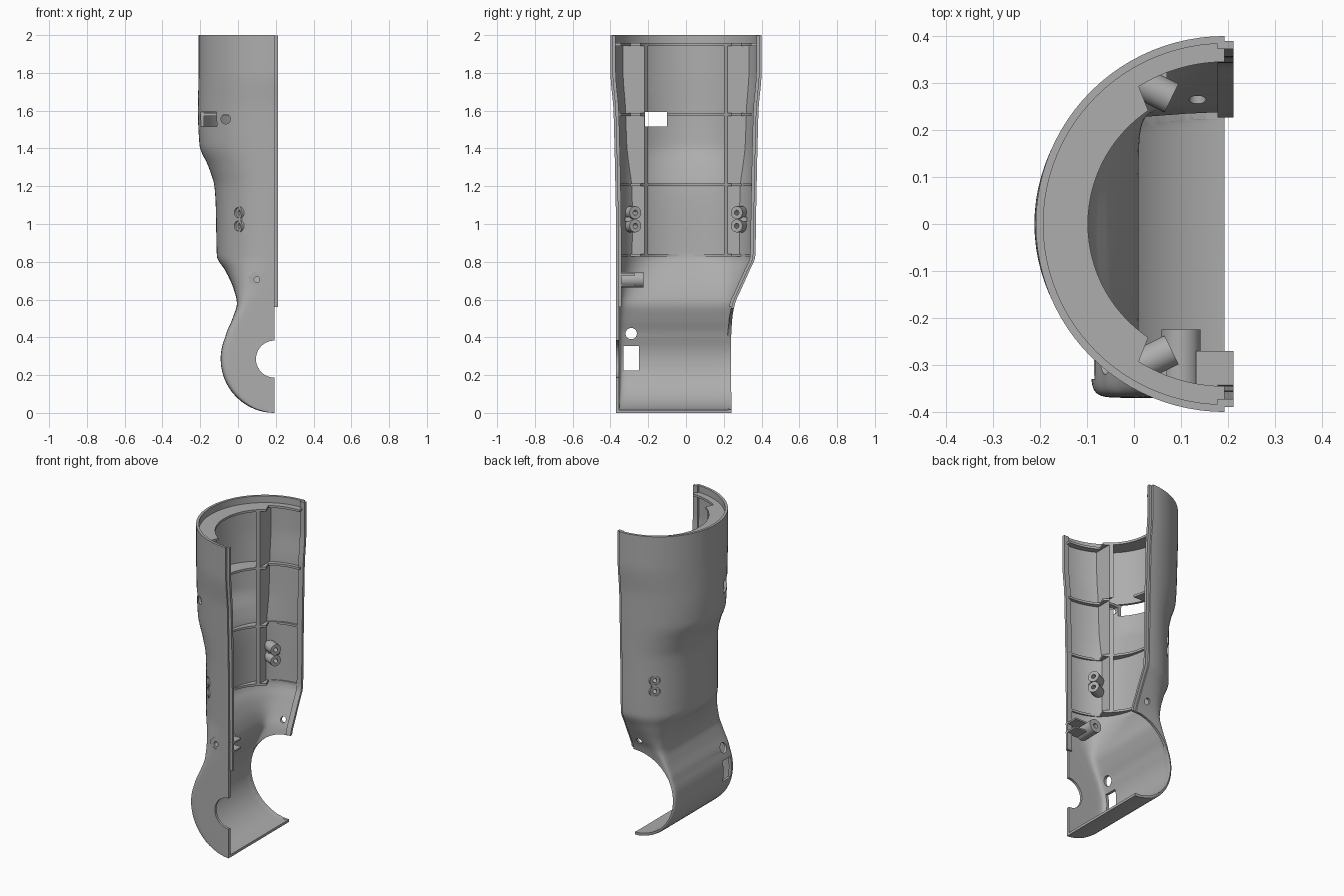
import bpy
import bmesh
import math
from mathutils import Matrix, Vector

if "Cube" in bpy.data.objects:
    bpy.data.objects.remove(bpy.data.objects["Cube"])

CUT = 0.193      # x of the open split plane
AXIS_Z = 0.285   # height of the elbow drum axis
DRUM_R = 0.285

grey = bpy.data.materials.new("plain grey")
grey.use_nodes = True
grey.diffuse_color = (0.42, 0.42, 0.42, 1)
grey.node_tree.nodes["Principled BSDF"].inputs["Base Color"].default_value = (0.42, 0.42, 0.42, 1)

# Section stations: height, depth, front y, back y, front squareness, back squareness
STATIONS = [
    (0.00, 0.285, -0.37, 0.24, 18, 30),
    (0.40, 0.260, -0.37, 0.24, 18, 30),
    (0.50, 0.222, -0.37, 0.245, 14, 22),
    (0.58, 0.199, -0.37, 0.26, 9, 10),
    (0.65, 0.214, -0.37, 0.29, 5, 5),
    (0.75, 0.258, -0.37, 0.335, 3, 3),
    (0.83, 0.305, -0.37, 0.367, 2.3, 2.3),
    (1.10, 0.311, -0.372, 0.372, 2.2, 2.2),
    (1.20, 0.318, -0.374, 0.374, 2.15, 2.15),
    (1.30, 0.348, -0.376, 0.376, 2.1, 2.1),
    (1.42, 0.397, -0.379, 0.379, 2, 2),
    (1.60, 0.405, -0.384, 0.384, 2, 2),
    (1.81, 0.402, -0.40, 0.40, 2, 2),
    (2.20, 0.402, -0.40, 0.40, 2, 2),
]


def station(z, k):
    """Monotone cubic interpolation of column k at height z."""
    s = STATIONS

    def grad(i):
        return (s[i + 1][k] - s[i][k]) / (s[i + 1][0] - s[i][0])

    def slope(i):
        if i == 0 or i == len(s) - 1:
            return 0
        a, b = grad(i - 1), grad(i)
        return 2 * a * b / (a + b) if a * b > 0 else 0

    i = max(j for j in range(len(s) - 1) if s[j][0] <= z)
    h = s[i + 1][0] - s[i][0]
    u = (z - s[i][0]) / h
    return (s[i][k] * (1 + 2 * u) * (1 - u) ** 2 + slope(i) * h * u * (1 - u) ** 2
            + s[i + 1][k] * u * u * (3 - 2 * u) + slope(i + 1) * h * u * u * (u - 1))


def section(z, t, x_end):
    """Half-open arm outline at height z, inset by t."""
    if z < 0.4:
        a = math.sqrt(max((DRUM_R - t) ** 2 - (z - AXIS_Z) ** 2, 1e-6))
    else:
        a = station(z, 1) - t
    y0, y1 = station(z, 2) + t, station(z, 3) - t
    mid, half, n = (y0 + y1) / 2, (y1 - y0) / 2, 24
    pts = []
    for i in range(-n, n + 1):
        ang = abs(i) / n * math.pi / 2
        e = 2 / station(z, 4 if i < 0 else 5)
        c = 0 if abs(i) == n else math.cos(ang) ** e
        pts.append((CUT - a * c, mid + math.copysign(half * math.sin(ang) ** e, i)))
    if x_end > CUT:
        pts = [(x_end, y0)] + pts + [(x_end, y1)]
    return pts


def finish(name, bm):
    bmesh.ops.recalc_face_normals(bm, faces=bm.faces)
    me = bpy.data.meshes.new(name)
    bm.to_mesh(me)
    bm.free()
    me.materials.append(grey)
    ob = bpy.data.objects.new(name, me)
    bpy.context.collection.objects.link(ob)
    return ob


def stack(name, rings):
    """Closed solid through a stack of equal rings."""
    bm = bmesh.new()
    rows = [[bm.verts.new(p) for p in ring] for ring in rings]
    for a, b in zip(rows, rows[1:]):
        for i in range(len(a)):
            j = (i + 1) % len(a)
            bm.faces.new((a[i], a[j], b[j], b[i]))
    bm.faces.new(rows[0])
    bm.faces.new(rows[-1])
    return finish(name, bm)


def loft(name, t, x_end, top):
    r = DRUM_R - t
    zs = [AXIS_Z - r * math.cos(math.pi / 28 * max(i, 0.15)) for i in range(14)]
    zs += [AXIS_Z + (top - AXIS_Z) * i / 90 for i in range(91)]
    return stack(name, [[(x, y, z) for x, y in section(z, t, x_end)] for z in zs])


def box(name, x, y, z):
    return stack(name, [[(x[0], y[0], h), (x[1], y[0], h), (x[1], y[1], h), (x[0], y[1], h)] for h in z])


def rod(name, p, q, r):
    p, q = Vector(p), Vector(q)
    d = q - p
    bm = bmesh.new()
    rot = d.to_track_quat("Z", "Y").to_matrix().to_4x4()
    bmesh.ops.create_cone(bm, cap_ends=True, segments=40, radius1=r, radius2=r, depth=d.length,
                          matrix=Matrix.Translation((p + q) / 2) @ rot)
    return finish(name, bm)


helpers = []


def cutter(ob):
    ob.hide_render = True
    helpers.append(ob)
    return ob


def boolean(ob, tool, op="DIFFERENCE"):
    m = ob.modifiers.new("boolean", "BOOLEAN")
    m.operation, m.solver, m.object = op, "EXACT", tool
    bpy.context.view_layer.objects.active = ob
    bpy.ops.object.modifier_apply(modifier=m.name)


# Main shell, hollowed and open on one side
shell = loft("arm_shell", 0, CUT, 2.0)
boolean(shell, cutter(loft("shell_hollow", 0.016, 0.3, 2.1)))

# Openings: drum end, axle notch, side slot, button hole, drum windows
slot = cutter(box("slot_cut", (-0.3, 0.0), (-0.25, -0.1), (1.515, 1.593)))
holes = [
    slot,
    cutter(rod("drum_end_cut", (CUT, 0.1, AXIS_Z), (CUT, 0.5, AXIS_Z), 0.268)),
    cutter(rod("axle_cut", (CUT, -0.5, AXIS_Z), (CUT, -0.3, AXIS_Z), 0.098)),
    cutter(rod("button_cut", (-0.065, -0.5, 1.555), (-0.065, -0.2, 1.555), 0.025)),
    cutter(rod("round_window_cut", (-0.2, -0.29, 0.42), (0.05, -0.29, 0.42), 0.03)),
    cutter(box("square_window_cut", (-0.2, 0.05), (-0.33, -0.25), (0.225, 0.355))),
    cutter(rod("pivot_cut", (0.1, -0.5, 0.705), (0.1, -0.3, 0.705), 0.03)),
    cutter(rod("back_pin_cut", (0.135, 0.15, 0.63), (0.135, 0.45, 0.63), 0.018)),
]
for h in holes:
    boolean(shell, h)

# Screw bosses on both sides, with matching holes in the shell
for side, label in ((-1, "front"), (1, "back")):
    inner, outer = Vector((0.08, side * 0.268, 0)), Vector((-0.005, side * 0.31, 0))
    d = (outer - inner).normalized()
    for n, z in enumerate((0.99, 1.06)):
        up = Vector((0, 0, z))
        boolean(shell, cutter(rod("screw_cut", inner + up, outer + d * 0.1 + up, 0.027)))
        boss = rod(f"{label}_screw_boss_{n}", inner + up, outer - d * 0.012 + up, 0.034)
        boolean(boss, cutter(rod("screw_bore", inner - d * 0.1 + up, outer + d * 0.1 + up, 0.013)))
    web = box(f"{label}_boss_web", (0.02, 0.07), (side * 0.3 - 0.024, side * 0.3 + 0.024), (1.012, 1.038))

# Bore that gives every rib its stepped inner edge
arc = []
for i in range(-45, 46):
    ang = math.radians(i * 2)
    r = 0.345 if abs(i) > 28 else 0.291
    arc.append((CUT - r * math.cos(ang), r * math.sin(ang)))
arc = [(0.4, -0.345)] + arc + [(0.4, 0.345)]
bore = cutter(stack("rib_bore", [[(x, y, z) for x, y in arc] for z in (0.6, 2.2)]))
core = cutter(loft("rib_core", 0.008, CUT, 2.05))

# Hoop ribs and upright ribs, trimmed to the shell
ribs = [box(f"hoop_rib_{n}", (-0.5, 0.5), (-0.5, 0.5), (z - 0.007, z + 0.007))
        for n, z in enumerate((0.835, 1.208, 1.58, 1.95))]
for side, label in ((-1, "front"), (1, "back")):
    ribs.append(box(f"{label}_upright_rib", (-0.016, 0.001),
                    sorted((side * 0.1, side * 0.5)), (0.83, 1.95)))
for rib in ribs:
    boolean(rib, core, "INTERSECT")
    boolean(rib, bore)
    boolean(rib, slot)

# Joining lips standing proud of the split edges
for col, sign, label, low in ((2, 1, "front", 0.56), (3, -1, "back", 0.56)):
    rings = []
    for i in range(61):
        z = low + (1.998 - low) * i / 60
        y = station(z, col)
        a, b = y + sign * 0.011, y + sign * 0.028
        rings.append([(0.178, a, z), (0.212, a, z), (0.212, b, z), (0.178, b, z)])
    stack(f"{label}_joining_lip", rings)

# Pivot boss with its two bracing plates
pivot = rod("pivot_boss", (0.1, -0.364, 0.705), (0.1, -0.225, 0.705), 0.042)
boolean(pivot, cutter(rod("pivot_bore", (0.1, -0.5, 0.705), (0.1, -0.1, 0.705), 0.015)))
for n, z in enumerate((0.672, 0.728)):
    box(f"pivot_brace_{n}", (0.132, 0.212), (-0.36, -0.27), (z, z + 0.01))

# Remove the cutters and shade
for h in helpers:
    bpy.data.objects.remove(h)
bpy.ops.object.select_all(action="DESELECT")
for ob in bpy.context.collection.objects:
    if ob.type == "MESH":
        ob.select_set(True)
        bpy.context.view_layer.objects.active = ob
bpy.ops.object.shade_smooth_by_angle(angle=math.radians(30))
